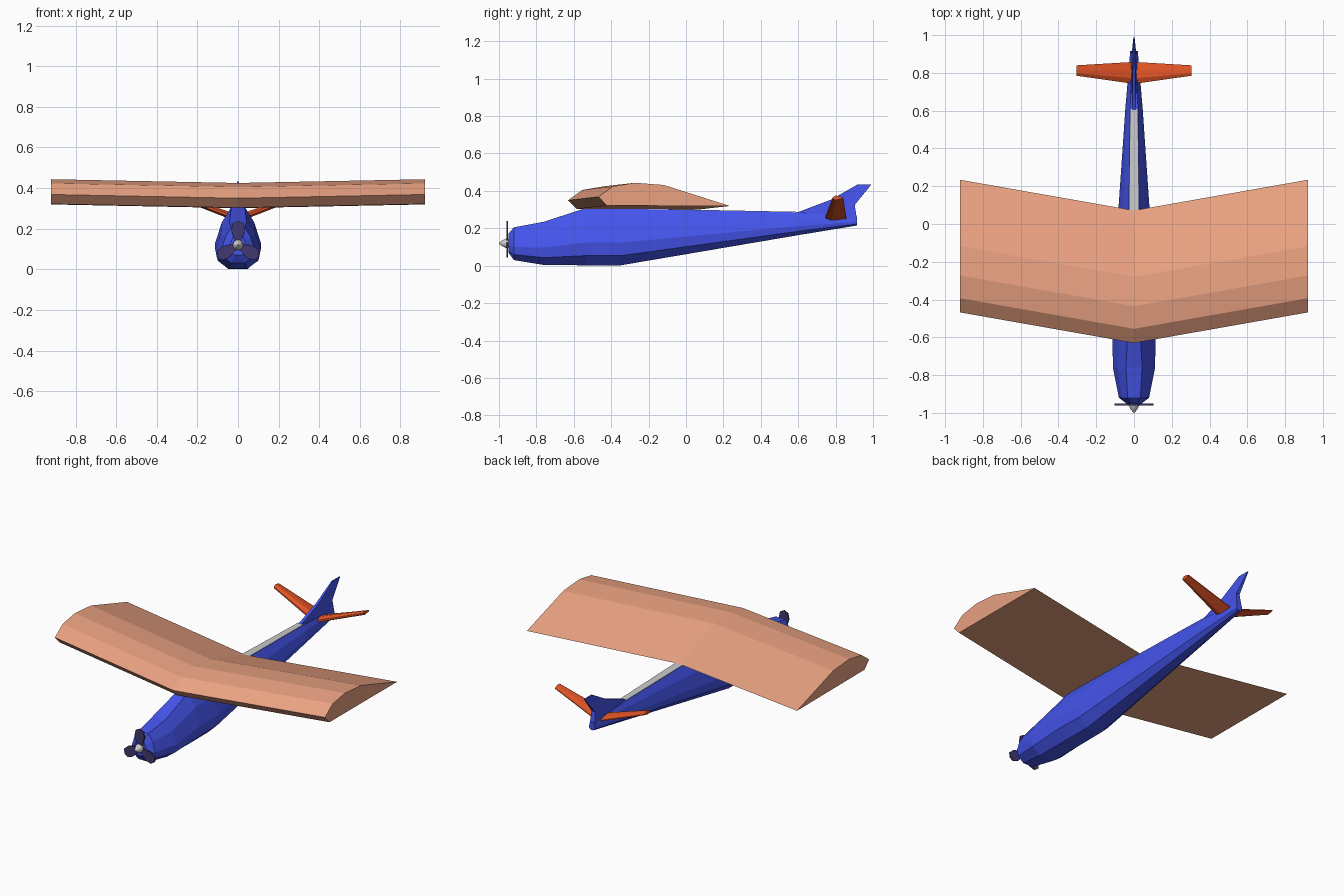
import bpy, bmesh, math
from mathutils import Matrix, Vector

if "Cube" in bpy.data.objects:
    bpy.data.objects.remove(bpy.data.objects["Cube"])


def material(name, rgb):
    m = bpy.data.materials.new(name)
    m.diffuse_color = (*rgb, 1)
    m.use_nodes = True
    m.node_tree.nodes["Principled BSDF"].inputs["Base Color"].default_value = m.diffuse_color
    return m


BLUE = material("blue", (0.059, 0.09, 0.84))
TAN = material("tan", (0.82, 0.36, 0.223))
ORANGE = material("orange", (0.76, 0.089, 0.019))
DARK = material("dark_purple", (0.055, 0.04, 0.16))


def loft(name, rings, mat=None):
    """Skin a list of equal-length point rings and cap both ends."""
    bm = bmesh.new()
    loops = [[bm.verts.new(p) for p in ring] for ring in rings]
    n = len(loops[0])
    for a, b in zip(loops, loops[1:]):
        for i in range(n):
            j = (i + 1) % n
            bm.faces.new((a[i], a[j], b[j], b[i]))
    bm.faces.new(loops[0])
    bm.faces.new(loops[-1])
    bmesh.ops.recalc_face_normals(bm, faces=bm.faces)
    me = bpy.data.meshes.new(name)
    bm.to_mesh(me)
    bm.free()
    ob = bpy.data.objects.new(name, me)
    bpy.context.collection.objects.link(ob)
    if mat:
        me.materials.append(mat)
    return ob


def hull_ring(y, z0, z1, w, k):
    """Teardrop section: w = half width, k = relative width of the top edge."""
    half = [(0.42, 0), (0.9, 0.17), (1, 0.4), (0.55 + k * 0.55, 0.74), (k, 1)]
    pts = [(x * w, y, z0 + t * (z1 - z0)) for x, t in half]
    return pts + [(-x, yy, z) for x, yy, z in reversed(pts)]


# Fuselage
loft("fuselage", [hull_ring(*s) for s in (
    (-0.95, 0.07, 0.17, 0.04, 0.42),
    (-0.92, 0.03, 0.205, 0.08, 0.42),
    (-0.76, 0.004, 0.235, 0.112, 0.38),
    (-0.53, 0.002, 0.31, 0.114, 0.28),
    (-0.35, 0.002, 0.305, 0.112, 0.28),
    (0.61, 0.165, 0.285, 0.046, 0.45),
    (0.915, 0.215, 0.262, 0.02, 0.5))], BLUE)

# Grey strip along the rear spine
loft("spine_strip", [[(-w, y, z - 0.02), (w, y, z - 0.02), (w, y, z), (-w, y, z)]
                     for y, z, w in ((-0.35, 0.307, 0.03), (0.61, 0.288, 0.019))])

# Swept wing with slight dihedral
airfoil = [(-0.63, 0.35), (-0.555, 0.405), (-0.435, 0.425), (-0.28, 0.413),
           (0.072, 0.301), (-0.585, 0.303)]
loft("wing", [[(x, y + abs(x) * 0.176, z + abs(x) * 0.02) for y, z in airfoil]
              for x in (-0.92, 0, 0.92)], TAN)


# Tailplane, angled upward
def tail_ring(x, y0, y1, z, h):
    c = y1 - y0
    sec = [(0, -0.4), (0, 0.3), (0.25, 1), (0.6, 0.8), (1, 0.1), (1, -0.3), (0.3, -1)]
    return [(x, y0 + t * c, z + s * h) for t, s in sec]


loft("tailplane", [tail_ring(-0.305, 0.785, 0.84, 0.363, 0.012),
                   tail_ring(0, 0.742, 0.858, 0.25, 0.018),
                   tail_ring(0.305, 0.785, 0.84, 0.363, 0.012)], ORANGE)

# Tail fin (y, z, half thickness), thinning toward the top
fin = [(0.60, 0.25, 0.014), (0.60, 0.287, 0.01), (0.775, 0.375, 0.007),
       (0.915, 0.433, 0.004), (0.99, 0.433, 0.003), (0.902, 0.325, 0.012),
       (0.915, 0.24, 0.018)]
fin[2] = (0.775, 0.353, 0.008)
loft("tail_fin", [[(s * w, y, z) for y, z, w in fin] for s in (-1, 1)], BLUE)

# Three-bladed propeller
HUB = Vector((0, 0, 0.12))
blade = [(-0.01, 0), (-0.033, 0.07), (-0.026, 0.105), (0, 0.118),
         (0.026, 0.105), (0.033, 0.07), (0.01, 0)]
for i in range(3):
    rot = Matrix.Rotation(i * math.tau / 3, 3, 'Y')
    loft(f"propeller_blade_{i + 1}",
         [[rot @ Vector((x, y, z)) + HUB for x, z in blade] for y in (-0.96, -0.951)], DARK)

# Spinner
loft("spinner", [[(r * math.cos(a * math.tau / 10), y, 0.12 + r * math.sin(a * math.tau / 10))
                  for a in range(10)]
                 for y, r in ((-0.94, 0.022), (-0.963, 0.026), (-0.98, 0.018), (-1.0, 0.003))])
